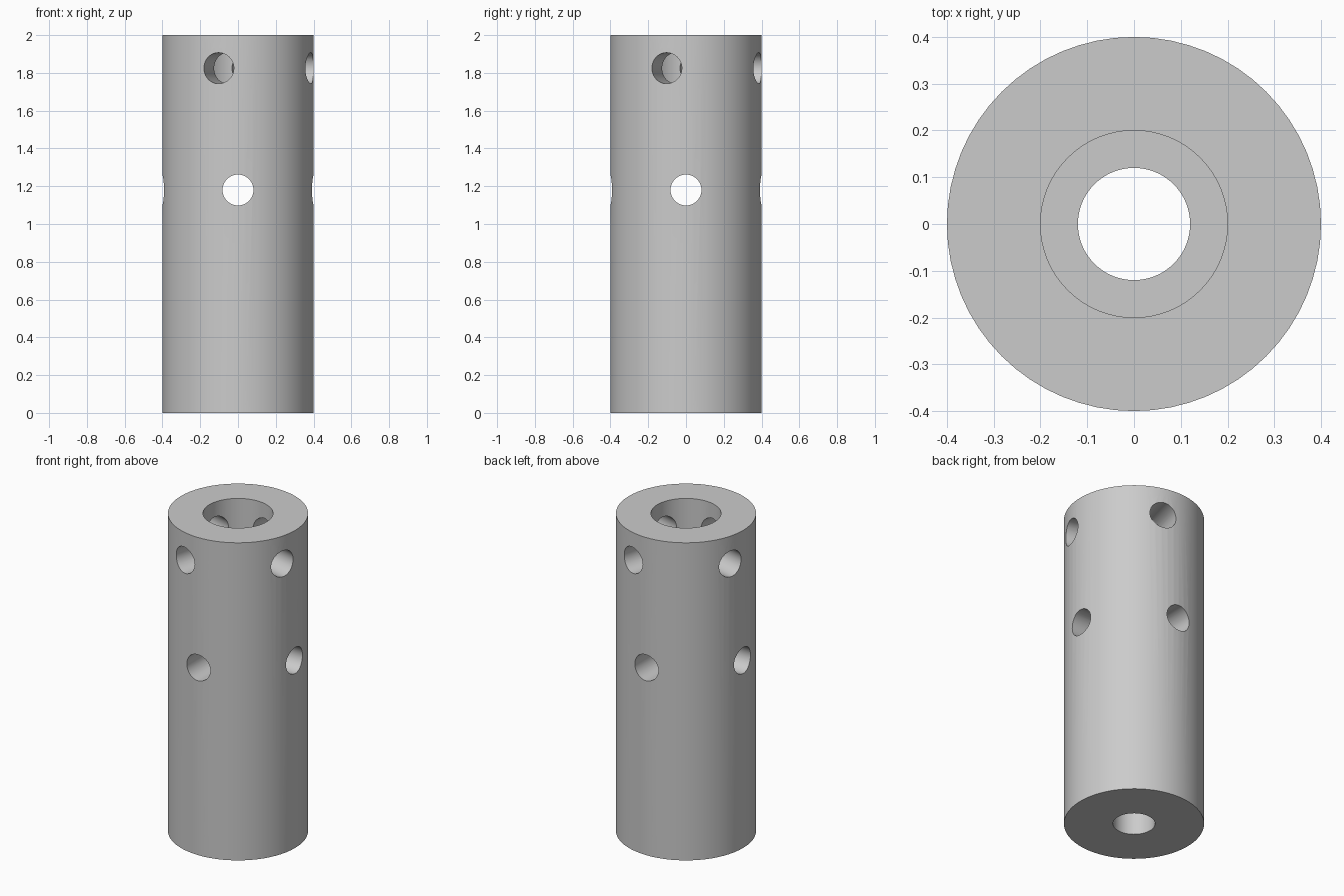
import bpy
import bmesh
from math import cos, sin, pi, radians

cube = bpy.data.objects.get("Cube")
if cube:
    bpy.data.objects.remove(cube, do_unlink=True)

HEIGHT = 2.0
OUTER_R, WIDE_BORE_R, NARROW_BORE_R = 0.4, 0.2, 0.12
STEP_Z = 0.6
HOLE_R = 0.082
SEGMENTS = 64

# Grey metal
grey = bpy.data.materials.new("grey metal")
grey.use_nodes = True
colour = (0.6, 0.6, 0.6, 1.0)
grey.diffuse_color = colour
grey.node_tree.nodes["Principled BSDF"].inputs["Base Color"].default_value = colour


def lathe(name, profile):
    """Revolve a closed (radius, height) profile around z."""
    bm = bmesh.new()
    rings = []
    for i in range(SEGMENTS):
        a = 2 * pi * i / SEGMENTS
        rings.append([bm.verts.new((r * cos(a), r * sin(a), z)) for r, z in profile])
    n = len(profile)
    for i, ring in enumerate(rings):
        nxt = rings[(i + 1) % SEGMENTS]
        for j in range(n):
            k = (j + 1) % n
            bm.faces.new((ring[j], nxt[j], nxt[k], ring[k]))
    bmesh.ops.recalc_face_normals(bm, faces=bm.faces)
    mesh = bpy.data.meshes.new(name)
    bm.to_mesh(mesh)
    bm.free()
    obj = bpy.data.objects.new(name, mesh)
    bpy.context.collection.objects.link(obj)
    return obj


def drill(target, z, angle):
    """Cut one straight cross hole right through the target."""
    bpy.ops.mesh.primitive_cylinder_add(vertices=48, radius=HOLE_R, depth=1.2,
                                        location=(0, 0, z),
                                        rotation=(0, pi / 2, angle))
    cutter = bpy.context.object
    cutter.name = "hole_cutter"
    cutter.hide_render = True
    cut = target.modifiers.new("hole", 'BOOLEAN')
    cut.operation = 'DIFFERENCE'
    cut.solver = 'EXACT'
    cut.object = cutter
    bpy.context.view_layer.objects.active = target
    bpy.ops.object.modifier_apply(modifier=cut.name)
    bpy.data.objects.remove(cutter, do_unlink=True)


# Sleeve with a stepped bore
sleeve = lathe("drilled_sleeve", [
    (NARROW_BORE_R, 0), (OUTER_R, 0), (OUTER_R, HEIGHT),
    (WIDE_BORE_R, HEIGHT), (WIDE_BORE_R, STEP_Z), (NARROW_BORE_R, STEP_Z)])
sleeve.data.materials.append(grey)

# Two rows of four radial holes, the upper row turned
for z, turn in ((1.18, 0), (1.825, radians(-15))):
    for quarter in range(2):
        drill(sleeve, z, turn + quarter * pi / 2)

# One colour, smooth curved walls with crisp rims
sleeve.data.materials.clear()
sleeve.data.materials.append(grey)
for face in sleeve.data.polygons:
    face.material_index = 0
bpy.ops.object.select_all(action='DESELECT')
sleeve.select_set(True)
bpy.context.view_layer.objects.active = sleeve
bpy.ops.object.shade_smooth_by_angle(angle=radians(30))
